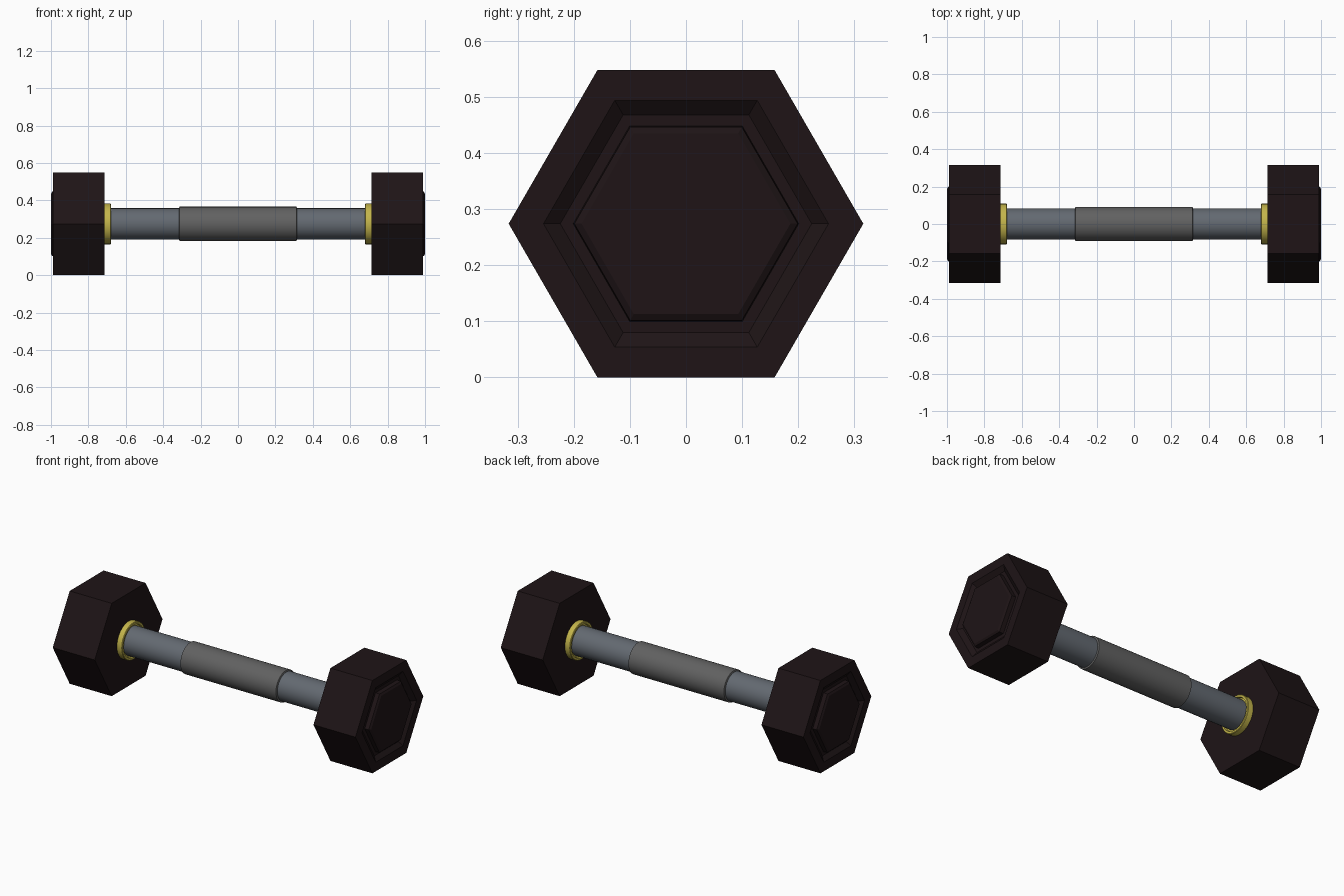
import bpy, bmesh, math

if "Cube" in bpy.data.objects:
    bpy.data.objects.remove(bpy.data.objects["Cube"])

ZC = 0.274  # height of the bar axis


def material(name, rgb):
    m = bpy.data.materials.new(name)
    m.diffuse_color = (*rgb, 1)
    m.use_nodes = True
    m.node_tree.nodes["Principled BSDF"].inputs["Base Color"].default_value = m.diffuse_color
    return m


def lathe_x(name, profile, sides, mat, sign=1, closed=False, smooth=True):
    """Sweep an (x, radius) profile around the x axis; cap the ends or close the loop."""
    bm = bmesh.new()
    rings = []
    for x, r in profile:
        ring = []
        for i in range(sides):
            a = 2 * math.pi * i / sides
            ring.append(bm.verts.new((sign * x, r * math.cos(a), ZC + r * math.sin(a))))
        rings.append(ring)
    pairs = list(zip(rings, rings[1:]))
    if closed:
        pairs.append((rings[-1], rings[0]))
    else:
        bm.faces.new(rings[0])
        bm.faces.new(rings[-1])
    for a, b in pairs:
        for i in range(sides):
            j = (i + 1) % sides
            bm.faces.new((a[i], a[j], b[j], b[i]))
    bmesh.ops.recalc_face_normals(bm, faces=bm.faces)
    me = bpy.data.meshes.new(name)
    bm.to_mesh(me)
    bm.free()
    me.materials.append(mat)
    ob = bpy.data.objects.new(name, me)
    bpy.context.collection.objects.link(ob)
    if smooth:
        bpy.ops.object.select_all(action='DESELECT')
        ob.select_set(True)
        bpy.context.view_layer.objects.active = ob
        bpy.ops.object.shade_smooth_by_angle(angle=math.radians(30))
    return ob


rubber = material("rubber", (0.013, 0.007, 0.008))
steel = material("steel", (0.125, 0.142, 0.165))
knurl = material("knurl", (0.12, 0.12, 0.12))
brass = material("brass", (0.55, 0.46, 0.07))

# Steel bar and the thicker grip sleeve
lathe_x("bar", [(-0.73, 0.084), (0.73, 0.084)], 32, steel)
lathe_x("grip", [(-0.316, 0.083), (-0.312, 0.092), (0.312, 0.092), (0.316, 0.083)], 32, knurl)

# Hexagonal head: flat rim, sloped groove, raised centre plate
head = [(0.714, 0.316), (0.988, 0.316), (0.988, 0.254), (0.968, 0.224),
        (0.968, 0.201), (0.993, 0.199), (1.0, 0.186)]
# Collar ring with a shallow inner lip
collar = [(0.72, 0.109), (0.683, 0.109), (0.68, 0.106), (0.68, 0.095),
          (0.69, 0.092), (0.69, 0.08), (0.72, 0.08)]

for side, sign in (("left", -1), ("right", 1)):
    lathe_x("head_" + side, head, 6, rubber, sign, smooth=False)
    lathe_x("collar_" + side, collar, 32, brass, sign, closed=True)
